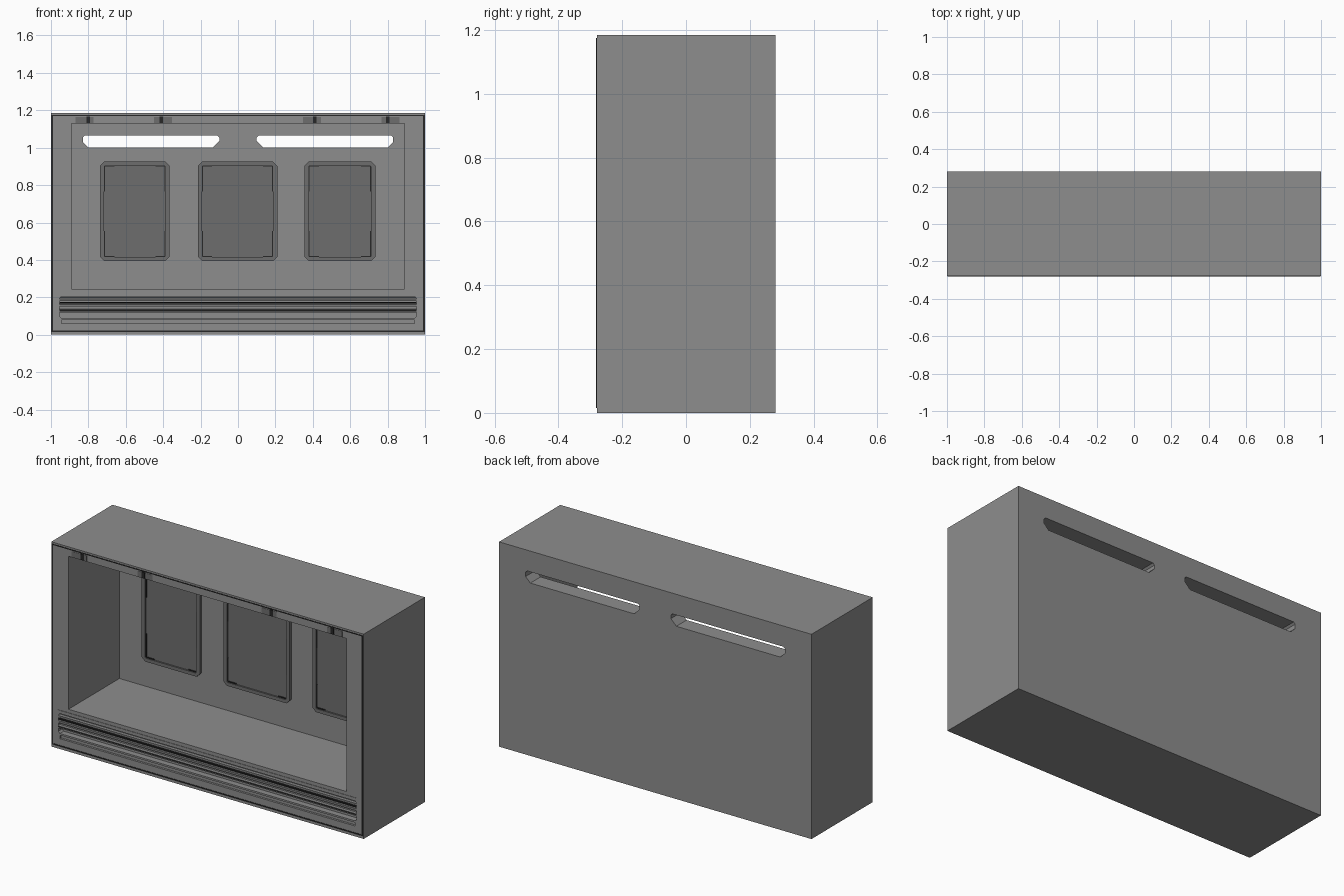
import bpy, bmesh
from mathutils import Vector

if "Cube" in bpy.data.objects:
    bpy.data.objects.remove(bpy.data.objects["Cube"])

FRONT, BACK, INNER = -0.279, 0.281, 0.187   # front face, rear face, cavity rear wall


def material(name, v):
    m = bpy.data.materials.new(name)
    m.diffuse_color = (v, v, v, 1)
    m.use_nodes = True
    m.node_tree.nodes["Principled BSDF"].inputs["Base Color"].default_value = m.diffuse_color
    return m


GREY, DARK, SLATE, BLACK = (material("shell_grey", 0.27), material("panel_dark", 0.155),
                            material("slat_dark", 0.19), material("trim_black", 0.02))


def prism(name, pts, a, b, axis='y', mat=None):
    """Extrude a profile: (x, z) points along y, or (y, z) points along x."""
    bm = bmesh.new()
    put = (lambda p, t: Vector((p[0], t, p[1]))) if axis == 'y' else (lambda p, t: Vector((t, p[0], p[1])))
    lo = [bm.verts.new(put(p, a)) for p in pts]
    hi = [bm.verts.new(put(p, b)) for p in pts]
    bm.faces.new(lo)
    bm.faces.new(hi)
    n = len(pts)
    for i in range(n):
        j = (i + 1) % n
        bm.faces.new((lo[i], lo[j], hi[j], hi[i]))
    bmesh.ops.recalc_face_normals(bm, faces=bm.faces)
    me = bpy.data.meshes.new(name)
    bm.to_mesh(me)
    bm.free()
    me.materials.append(mat or GREY)
    ob = bpy.data.objects.new(name, me)
    bpy.context.collection.objects.link(ob)
    return ob


def rect(x0, x1, z0, z1, c=0.0):
    """Rectangle profile, with chamfered corners when c > 0."""
    if not c:
        return [(x0, z0), (x1, z0), (x1, z1), (x0, z1)]
    return [(x0 + c, z0), (x1 - c, z0), (x1, z0 + c), (x1, z1 - c),
            (x1 - c, z1), (x0 + c, z1), (x0, z1 - c), (x0, z0 + c)]


def cut(target, cutter):
    """Boolean subtraction; the cutter is removed afterwards."""
    cutter.data.materials[0] = target.data.materials[0]
    mod = target.modifiers.new("cut", 'BOOLEAN')
    mod.operation, mod.solver, mod.object = 'DIFFERENCE', 'EXACT', cutter
    bpy.context.view_layer.update()
    dg = bpy.context.evaluated_depsgraph_get()
    me = bpy.data.meshes.new_from_object(target.evaluated_get(dg))
    target.modifiers.clear()
    target.data = me
    bpy.data.objects.remove(cutter)


def ring(name, outer, inner, a, b, mat):
    ob = prism(name, outer, a, b, mat=mat)
    cut(ob, prism("ring_cutter", inner, a - 0.1, b + 0.1))
    return ob


# Cabinet body with display cavity
body = prism("cabinet_body", rect(-1, 1, 0, 1.185), FRONT, BACK)
cut(body, prism("cavity_cutter", rect(-0.89, 0.89, 0.245, 1.13), FRONT - 0.1, INNER))

# Long openings through the rear wall
slot = [(0.83, 1.055), (0.82, 1.065), (0.11, 1.065), (0.10, 1.055),
        (0.10, 1.035), (0.135, 1.0), (0.80, 1.0), (0.83, 1.03)]
for s in (-1, 1):
    cut(body, prism("slot_cutter", [(s * x, z) for x, z in slot], INNER - 0.05, BACK + 0.1))

# Grille recess and the shallow groove under it
cut(body, prism("grille_cutter", rect(-0.955, 0.955, 0.09, 0.205, 0.01), FRONT - 0.1, FRONT + 0.035))
cut(body, prism("groove_cutter", rect(-0.945, 0.945, 0.06, 0.08), FRONT - 0.1, FRONT + 0.012))

# Thin seal around the front edge
ring("front_seal", rect(-0.998, 0.998, 0.015, 1.175), rect(-0.988, 0.988, 0.022, 1.17),
     FRONT - 0.0025, FRONT, BLACK)

# Grille slats, the dark gaps between them, and the top trim
for i in range(3):
    z = 0.12 + 0.03 * i
    prism(f"grille_slat_{i + 1}",
          [(FRONT, z), (FRONT, z + 0.012), (FRONT + 0.008, z + 0.018),
           (FRONT + 0.035, z + 0.018), (FRONT + 0.035, z + 0.008)], -0.955, 0.955, 'x', SLATE)
for i, z in enumerate((0.128, 0.172)):
    prism(f"grille_rod_{i + 1}", rect(-0.955, 0.955, z - 0.003, z + 0.003), FRONT - 0.001, FRONT + 0.01, mat=BLACK)
prism("grille_trim", rect(-0.955, 0.955, 0.208, 0.225), FRONT - 0.0025, FRONT)

# Hinge plates along the top of the opening, each with a centre pin
for i, (x, pin) in enumerate(((-0.82, -0.80), (-0.4, -0.41), (0.395, 0.41), (0.815, 0.80))):
    prism(f"hinge_plate_{i + 1}", rect(x - 0.048, x + 0.048, 1.132, 1.165), FRONT - 0.0015, FRONT, mat=DARK)
    prism(f"hinge_pin_{i + 1}", rect(pin - 0.01, pin + 0.01, 1.132, 1.168), FRONT - 0.0025, FRONT, mat=BLACK)

# Three framed panels on the rear wall of the cavity, with dark corner brackets
for i, (x0, x1) in enumerate(((-0.738, -0.365), (-0.215, 0.21), (0.355, 0.735))):
    z0, z1 = 0.395, 0.925
    ring(f"panel_frame_{i + 1}", rect(x0, x1, z0, z1, 0.022),
         rect(x0 + 0.022, x1 - 0.022, z0 + 0.02, z1 - 0.02, 0.005), INNER - 0.014, INNER, DARK)
    prism(f"panel_{i + 1}", rect(x0 + 0.02, x1 - 0.02, z0 + 0.018, z1 - 0.018), INNER - 0.005, INNER, mat=DARK)
    for sx, cx in ((1, x0 + 0.022), (-1, x1 - 0.022)):
        for sz, cz in ((1, z0 + 0.02), (-1, z1 - 0.02)):
            leg = [(0, 0), (0.055, 0), (0.055, 0.006), (0.006, 0.006), (0.006, 0.14), (0, 0.14)]
            prism(f"panel_bracket_{i + 1}", [(cx + sx * u, cz + sz * v) for u, v in leg],
                  INNER - 0.009, INNER - 0.005, mat=BLACK)
